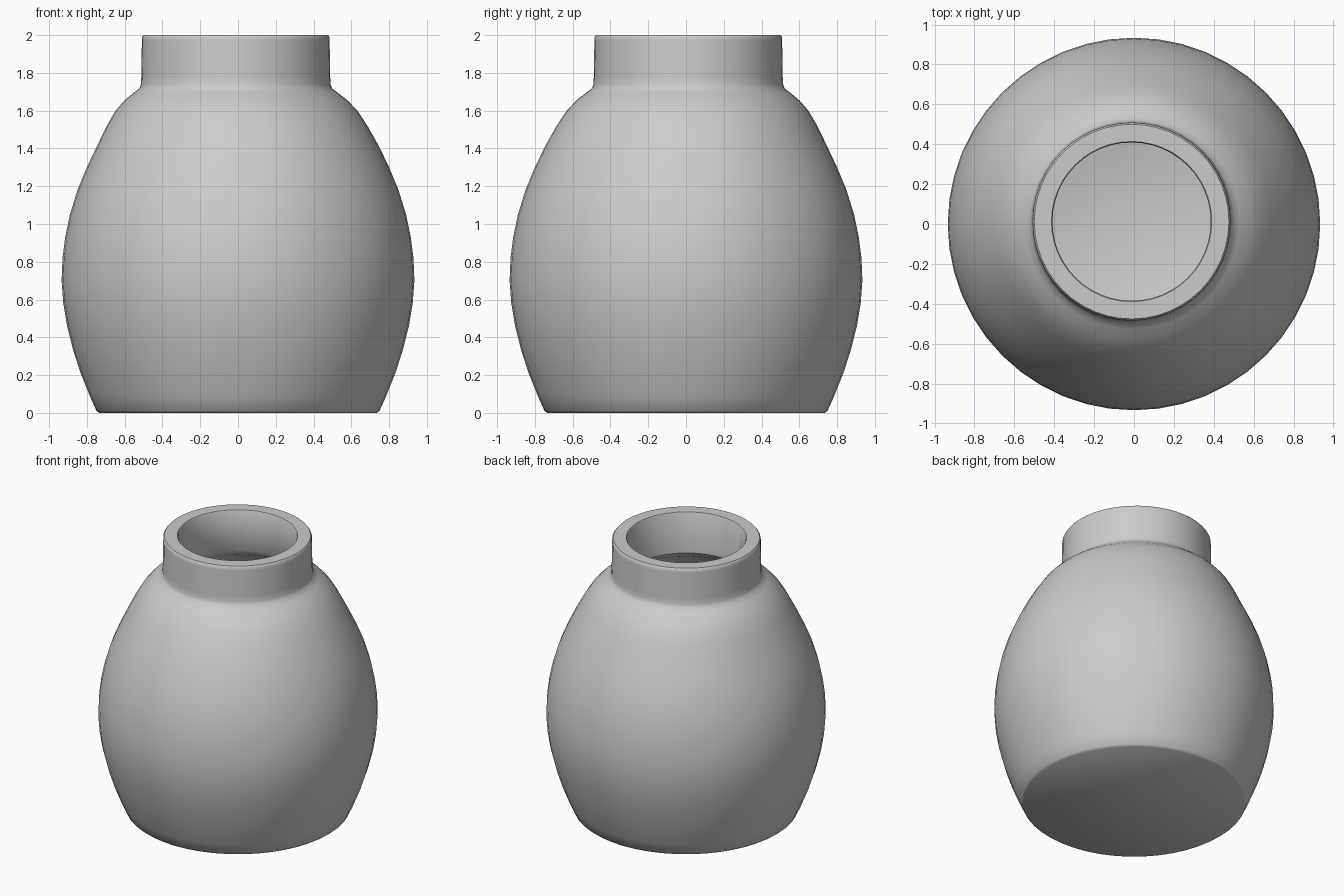
import bpy, bmesh, math
from mathutils import Vector

if "Cube" in bpy.data.objects:
    bpy.data.objects.remove(bpy.data.objects["Cube"])

SEGMENTS = 48
NECK_SHIFT = Vector((-0.012, 0.012, 0))  # the neck sits slightly off the body axis

# Profile (radius, height): outside from base to rim, then down the hollow inside
outer = [(0.735, 0), (0.75, 0.012), (0.785, 0.09), (0.833, 0.21), (0.872, 0.33),
         (0.905, 0.46), (0.925, 0.58), (0.934, 0.7), (0.929, 0.82), (0.915, 0.93),
         (0.89, 1.05), (0.85, 1.18), (0.80, 1.3), (0.745, 1.415), (0.69, 1.52),
         (0.64, 1.6), (0.59, 1.655), (0.54, 1.695), (0.51, 1.718), (0.502, 1.74),
         (0.50, 1.78), (0.497, 1.97), (0.496, 1.99), (0.488, 2.0)]
inner = [(0.402, 2.0), (0.397, 1.992), (0.397, 1.70), (0.43, 1.66), (0.52, 1.6),
         (0.60, 1.5), (0.70, 1.3), (0.78, 1.1), (0.825, 0.9), (0.834, 0.7),
         (0.815, 0.5), (0.77, 0.3), (0.70, 0.12), (0.67, 0.1)]


def shift(z):
    """Blend the neck offset in over the shoulder."""
    return NECK_SHIFT * min(1, max(0, (z - 1.4) / 0.3))


# Jar body: lathe the profile, capping the base and the inside floor
bm = bmesh.new()
rings = []
for r, z in outer + inner:
    ring = []
    for i in range(SEGMENTS):
        a = 2 * math.pi * i / SEGMENTS
        ring.append(bm.verts.new(Vector((r * math.cos(a), r * math.sin(a), z)) + shift(z)))
    rings.append(ring)
for low, high in zip(rings, rings[1:]):
    for i in range(SEGMENTS):
        j = (i + 1) % SEGMENTS
        bm.faces.new((low[i], low[j], high[j], high[i]))
bm.faces.new(rings[0][::-1])
bm.faces.new(rings[-1])
bmesh.ops.recalc_face_normals(bm, faces=bm.faces)

mesh = bpy.data.meshes.new("jar")
bm.to_mesh(mesh)
bm.free()
jar = bpy.data.objects.new("jar", mesh)
bpy.context.collection.objects.link(jar)

# Smooth shading with crisp base and rim edges
bpy.context.view_layer.objects.active = jar
jar.select_set(True)
bpy.ops.object.shade_smooth_by_angle(angle=math.radians(40))
